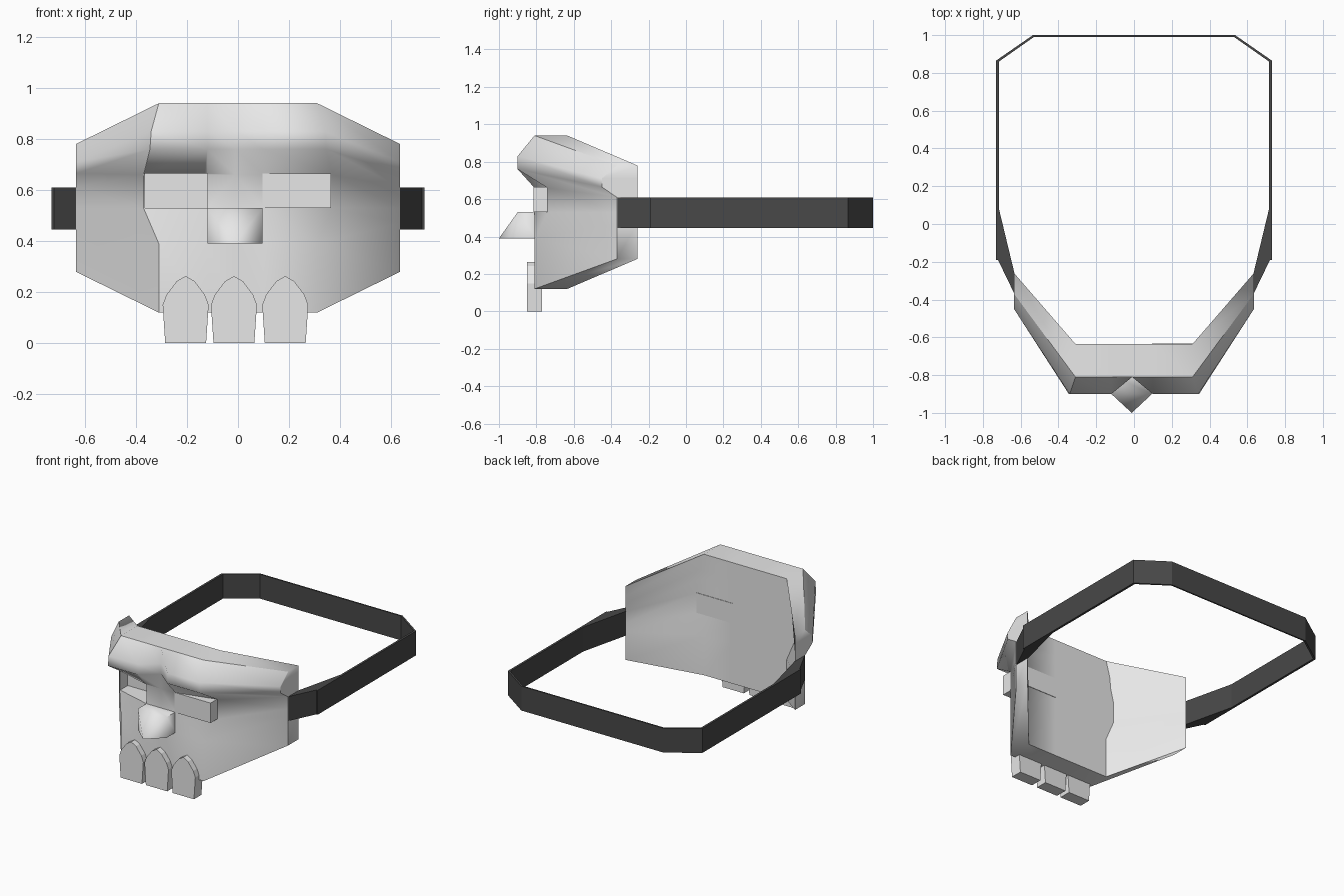
import bpy, bmesh, math

if "Cube" in bpy.data.objects:
    bpy.data.objects.remove(bpy.data.objects["Cube"], do_unlink=True)


def material(name, value):
    m = bpy.data.materials.new(name)
    m.use_nodes = True
    color = (value, value, value, 1)
    m.diffuse_color = color
    m.node_tree.nodes["Principled BSDF"].inputs["Base Color"].default_value = color
    return m


bone = material("light grey", 0.8)
webbing = material("dark grey", 0.065)


def finish(bm, name, mat):
    bmesh.ops.recalc_face_normals(bm, faces=bm.faces)
    mesh = bpy.data.meshes.new(name)
    bm.to_mesh(mesh)
    bm.free()
    mesh.materials.append(mat)
    ob = bpy.data.objects.new(name, mesh)
    bpy.context.collection.objects.link(ob)
    return ob


def smooth(ob, degrees):
    bpy.ops.object.select_all(action='DESELECT')
    ob.select_set(True)
    bpy.context.view_layer.objects.active = ob
    bpy.ops.object.shade_smooth_by_angle(angle=math.radians(degrees))


def prism(name, points, depth, mat):
    """Close a polygon and extrude it along a vector."""
    bm = bmesh.new()
    face = bm.faces.new([bm.verts.new(p) for p in points])
    new = bmesh.ops.extrude_face_region(bm, geom=[face])["geom"]
    bmesh.ops.translate(bm, vec=depth, verts=[g for g in new if isinstance(g, bmesh.types.BMVert)])
    return finish(bm, name, mat)


def box(name, x, y, z, mat):
    return prism(name, [(x[0], y[0], z[0]), (x[1], y[0], z[0]), (x[1], y[0], z[1]), (x[0], y[0], z[1])],
                 (0, y[1] - y[0], 0), mat)


# Mask: rows run top to bottom, columns run from one cheek to the other
fold = [(.31, -.81, .94), (.34, -.9, .83), (.345, -.9, .76), (.37, -.74, .66),
        (.37, -.74, .53), (.31, -.81, .39), (.31, -.81, .12)]
cheek = [(-.37, .78), (-.45, .71), (-.45, .665), (-.37, .61), (-.37, .53), (-.37, .47), (-.26 - .11, .28)]
bm = bmesh.new()
front, back = [], []
for (fx, fy, fz), (cy, cz) in zip(fold, cheek):
    brow = fy if fy < -.8 else -.81
    line = [(-.635, cy, cz), (-fx, fy, fz), (-.12, brow, fz), (-.01, -.81, fz),
            (.1, brow, fz), (fx, fy, fz), (.635, cy, cz)]
    front.append([bm.verts.new(p) for p in line])
    inner = [(x, -.26 if abs(x) > .6 else -.635, z) for x, y, z in line]
    back.append([bm.verts.new(p) for p in inner])
n, m = len(front), len(front[0])
for grid in (front, back):
    for r in range(n - 1):
        for c in range(m - 1):
            bm.faces.new((grid[r][c], grid[r][c + 1], grid[r + 1][c + 1], grid[r + 1][c]))
        bm.edges.get((grid[r][1], grid[r + 1][1])).smooth = False
rim = [(r, 0) for r in range(n)] + [(n - 1, c) for c in range(1, m)]
rim += [(r, m - 1) for r in range(n - 2, -1, -1)] + [(0, c) for c in range(m - 2, 0, -1)]
for (a, b), (c, d) in zip(rim, rim[1:] + rim[:1]):
    bm.faces.new((front[a][b], front[c][d], back[c][d], back[a][b]))
    for grid in (front, back):
        bm.edges.get((grid[a][b], grid[c][d])).smooth = False
mask = finish(bm, "mask", bone)

# Right eye socket is cut into the mask, left eye is a block
cutter = box("eye_cutter", (-.365, -.12), (-1, -.66), (.53, .665), bone)
cut = mask.modifiers.new("eye_socket", 'BOOLEAN')
cut.operation, cut.solver, cut.object = 'DIFFERENCE', 'EXACT', cutter
bpy.context.view_layer.objects.active = mask
bpy.ops.object.modifier_apply(modifier=cut.name)
bpy.data.objects.remove(cutter, do_unlink=True)
smooth(mask, 65)
box("left_eye", (.095, .365), (-.815, -.632), (.53, .665), bone)

# Nose: block with a pointed lower front
bm = bmesh.new()
corners = [bm.verts.new((x, y, z)) for x in (-.12, .095) for y in (-.9, -.8) for z in (.39, .53)]
tip = bm.verts.new((-.012, -1, .39))
bmesh.ops.convex_hull(bm, input=corners + [tip])
smooth(finish(bm, "nose", bone), 60)

# Teeth: arched blocks
half = [(.08, 0), (.09, .15), (.075, .19), (.035, .243)]
outline = half + [(0, .263)] + [(-x, z) for x, z in reversed(half)]
for side, cx in (("right", -.205), ("middle", -.016), ("left", .185)):
    prism(side + "_tooth", [(cx + x, -.85, z) for x, z in outline], (0, .08, 0), bone)

# Strap: tapered ends at the cheeks, joined around the back
outer = [(.633, -.37), (.72, -.19), (.73, -.19), (.73, .865), (.535, 1)]
inner = [(.633, -.26), (.715, .08), (.715, .86), (.53, .99)]
loop = outer + [(-x, y) for x, y in reversed(outer)] + [(-x, y) for x, y in inner] + inner[::-1]
prism("strap", [(x, y, .445) for x, y in loop], (0, 0, .165), webbing)
